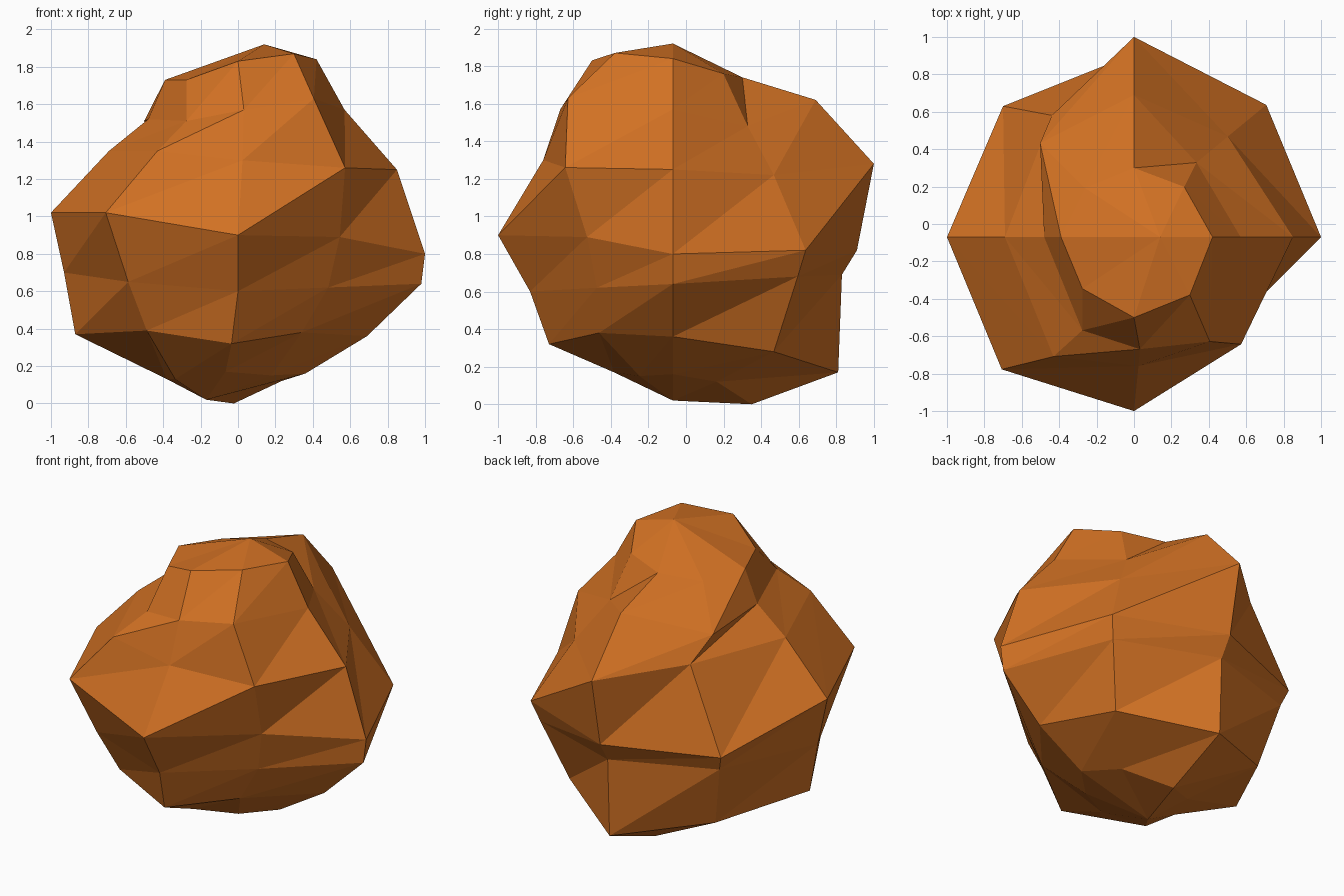
import bpy, bmesh, math

if "Cube" in bpy.data.objects:
    bpy.data.objects.remove(bpy.data.objects["Cube"])

# One colour for the whole stone
mat = bpy.data.materials.new("burnt_orange")
mat.diffuse_color = (0.64, 0.165, 0.017, 1)
mat.use_nodes = True
mat.node_tree.nodes["Principled BSDF"].inputs["Base Color"].default_value = mat.diffuse_color

AXIS_Y = -0.07
TOP, BOTTOM = (0.14, AXIS_Y, 1.92), (-0.17, AXIS_Y, 0.02)

# Eight meridian profiles, 45 degrees apart from +x: (radius, height), top to bottom
PROFILES = [
    [(.42, 1.84), (.57, 1.57), (.85, 1.25), (1.0, .80), (.98, .64), (.69, .36), (.36, .16)],    # right
    [(.38, 1.76), (.52, 1.48), (.735, 1.22), (1.0, .82), (.94, .68), (.76, .28), (.33, .12)],   # back right
    [(.37, 1.74), (.76, 1.62), (1.07, 1.28), (.98, .82), (.90, .69), (.88, .17), (.42, 0)],     # back
    [(.37, 1.71), (.71, 1.51), (.785, 1.35), (.99, .81), (.94, .71), (.80, .29), (.37, .08)],   # back left
    [(.39, 1.73), (.48, 1.52), (.69, 1.35), (1.0, 1.02), (.93, .70), (.87, .37), (.38, .13)],   # left
    [(.39, 1.73), (.57, 1.51), (.77, 1.35), (1.0, 1.02), (.83, .65), (.69, .39), (.40, .13)],   # front left
    [(.43, 1.83), (.60, 1.57), (.69, 1.30), (.93, .90), (.76, .60), (.66, .32), (.32, .17)],    # front
    [(.43, 1.87), (.69, 1.63), (.81, 1.26), (.71, .89), (.63, .62), (.52, .38), (.25, .15)],    # front right
]
# Small sideways twists in degrees: (meridian, ring)
TWIST = {(1, 1): 5, (1, 2): 2, (2, 6): 3, (3, 2): -11, (5, 1): 16, (5, 2): 11,
         (5, 6): -12, (6, 1): 3, (6, 2): 2, (6, 5): -3, (6, 6): -12,
         (7, 0): -1, (7, 1): -9, (7, 3): 5, (7, 4): 5, (7, 5): -4}

# Lumpy eight-sided stone, each panel split along the same diagonal
bm = bmesh.new()
grid = []
for m, profile in enumerate(PROFILES):
    column = []
    for k, (r, z) in enumerate(profile):
        a = math.radians(45 * m + TWIST.get((m, k), 0))
        column.append(bm.verts.new((r * math.cos(a), AXIS_Y + r * math.sin(a), z)))
    grid.append(column)
top, bottom = bm.verts.new(TOP), bm.verts.new(BOTTOM)
for m in range(8):
    a, b = grid[m], grid[(m + 1) % 8]
    bm.faces.new((top, a[0], b[0]))
    for k in range(6):
        bm.faces.new((a[k], a[k + 1], b[k]))
        bm.faces.new((a[k + 1], b[k + 1], b[k]))
    bm.faces.new((a[6], bottom, b[6]))
bmesh.ops.recalc_face_normals(bm, faces=bm.faces)

mesh = bpy.data.meshes.new("rock")
bm.to_mesh(mesh)
bm.free()
mesh.materials.append(mat)
rock = bpy.data.objects.new("rock", mesh)
bpy.context.collection.objects.link(rock)
